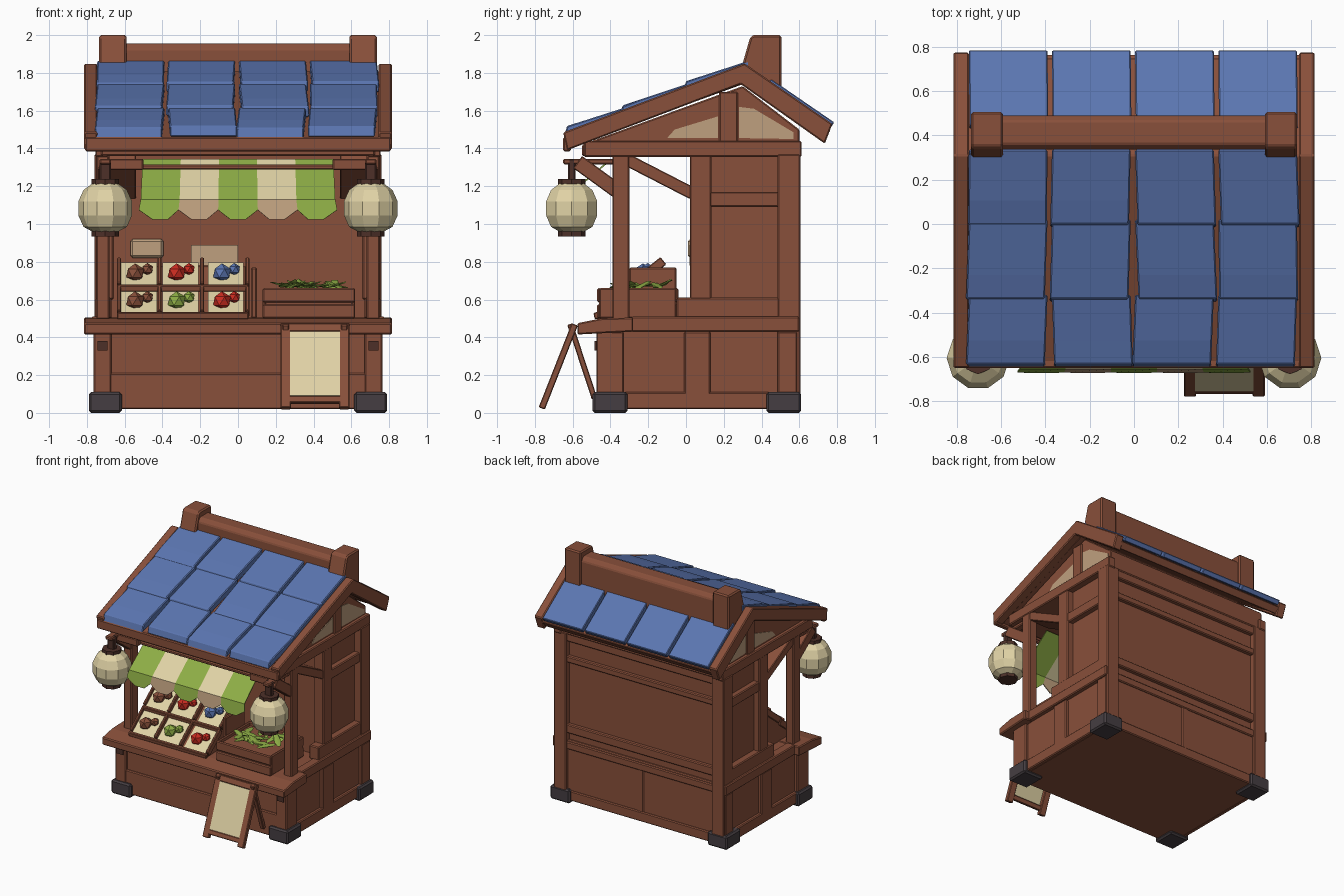
import bpy, bmesh, math, random
from mathutils import Vector, Matrix

random.seed(4)
if "Cube" in bpy.data.objects:
    bpy.data.objects.remove(bpy.data.objects["Cube"])


def material(name, r, g, b):
    m = bpy.data.materials.new(name)
    m.use_nodes = True
    m.diffuse_color = (r, g, b, 1)
    m.node_tree.nodes["Principled BSDF"].inputs["Base Color"].default_value = (r, g, b, 1)
    return m


WOOD = material("brown_wood", 0.25, 0.08, 0.043)
DARK = material("dark_wood", 0.075, 0.03, 0.022)
METAL = material("dark_stone", 0.06, 0.048, 0.054)
BLUE = material("blue_tile", 0.105, 0.18, 0.44)
CREAM = material("cream", 0.75, 0.65, 0.38)
TAN = material("tan_plaster", 0.52, 0.35, 0.21)
GREEN = material("leaf_green", 0.27, 0.42, 0.06)
RED = material("red_fruit", 0.6, 0.025, 0.015)


def finish(name, bm, mats, mirror=False, bevel=0.0):
    bmesh.ops.recalc_face_normals(bm, faces=bm.faces[:])
    me = bpy.data.meshes.new(name)
    bm.to_mesh(me)
    bm.free()
    ob = bpy.data.objects.new(name, me)
    bpy.context.collection.objects.link(ob)
    for m in mats if isinstance(mats, list) else [mats]:
        me.materials.append(m)
    if bevel:
        mod = ob.modifiers.new("Bevel", "BEVEL")
        mod.width, mod.segments = bevel, 1
    if mirror:
        ob.modifiers.new("Mirror", "MIRROR")
    return ob


def prism(name, pts, x0, x1, mat=WOOD, mirror=False, bevel=0.007, skew=0.0):
    """Extrude a (y, z) outline from x0 to x1."""
    bm = bmesh.new()
    y_back = max(p[0] for p in pts)
    ends = [[bm.verts.new((x + skew * (y_back - y), y, z)) for y, z in pts] for x in (x0, x1)]
    for ring in ends:
        bm.faces.new(ring)
    n = len(pts)
    for i in range(n):
        j = (i + 1) % n
        bm.faces.new((ends[0][i], ends[0][j], ends[1][j], ends[1][i]))
    return finish(name, bm, mat, mirror, bevel)


def box(name, x0, x1, y0, y1, z0, z1, mat=WOOD, mirror=False, bevel=0.007):
    return prism(name, [(y0, z0), (y1, z0), (y1, z1), (y0, z1)], x0, x1, mat, mirror, bevel)


def plank(name, p, q, t, x0, x1, mat=WOOD, mirror=False, bevel=0.005, skew=0.0):
    """Slanted board from p to q in (y, z); t is the thickness below that line."""
    p, q = Vector(p), Vector(q)
    d = (q - p).normalized()
    n = Vector((d.y, -d.x)) * t
    return prism(name, [p, q, q + n, p + n], x0, x1, mat, mirror, bevel, skew)


def lathe(name, profile, centre, sides, mat, mirror=False):
    bm = bmesh.new()
    rings = []
    for r, z in profile:
        rings.append([bm.verts.new((centre[0] + r * math.cos(math.tau * k / sides),
                                    centre[1] + r * math.sin(math.tau * k / sides), z))
                      for k in range(sides)])
    for a, b in zip(rings, rings[1:]):
        for k in range(sides):
            j = (k + 1) % sides
            bm.faces.new((a[k], a[j], b[j], b[k]))
    bm.faces.new(rings[0])
    bm.faces.new(rings[-1])
    return finish(name, bm, mat, mirror)


# Base, feet and counter
box("base", -0.74, 0.74, -0.455, 0.58, 0.02, 0.5)
for y0, y1 in ((-0.495, -0.31), (0.425, 0.61)):
    box("corner_foot", 0.615, 0.79, y0, y1, 0, 0.11, METAL, True, 0.012)
box("base_side_bottom_rail", 0.73, 0.765, -0.47, 0.59, 0.02, 0.11, WOOD, True)
for y0, y1 in ((-0.47, -0.33), (-0.01, 0.13), (0.485, 0.59)):
    box("base_side_stile", 0.73, 0.765, y0, y1, 0.05, 0.43, WOOD, True)
box("base_front_stile", 0.67, 0.765, -0.475, -0.44, 0.02, 0.43, WOOD, True)
box("base_front_rail", -0.68, 0.68, -0.47, -0.44, 0.02, 0.21)
box("front_peg", 0.69, 0.745, -0.485, -0.46, 0.33, 0.38, DARK, True, 0)
prism("counter_top", [(-0.575, 0.415), (-0.575, 0.475), (-0.45, 0.5), (-0.28, 0.505), (-0.28, 0.43)],
      -0.815, 0.815)
box("side_sill", 0.70, 0.775, -0.29, 0.6, 0.43, 0.51, WOOD, True)
box("side_low_rail", 0.67, 0.755, -0.05, 0.6, 0.5, 0.61, WOOD, True)

# Back room walls and framing
box("room_walls", -0.70, 0.70, 0.035, 0.56, 0.48, 1.38)
box("side_front_stile", 0.66, 0.75, 0.02, 0.135, 0.6, 1.37, WOOD, True)
box("rear_corner_post", 0.65, 0.76, 0.485, 0.605, 0.05, 1.37, WOOD, True)
box("side_mid_rail", 0.69, 0.745, 0.1, 0.5, 1.09, 1.17, WOOD, True)
for z0, z1 in ((0.02, 0.1), (0.43, 0.49), (0.56, 0.63), (1.13, 1.18), (1.3, 1.38)):
    box("back_rail", -0.67, 0.67, 0.54, 0.592, z0, z1)
box("back_stile", -0.03, 0.03, 0.55, 0.586, 0.05, 0.45)
box("wall_notice", -0.25, 0.0, 0.018, 0.04, 0.78, 0.89, TAN, bevel=0)
box("wall_basket", -0.57, -0.395, 0.01, 0.04, 0.82, 0.92, TAN, bevel=0.012)

# Front posts and braces
box("front_post", 0.68, 0.75, -0.39, -0.3, 0.49, 1.38, WOOD, True)
plank("front_brace", (-0.55, 1.36), (-0.33, 1.2), 0.08, 0.685, 0.745, WOOD, True)
plank("side_brace", (-0.3, 1.37), (0.05, 1.19), 0.065, 0.54, 0.745, WOOD, True)

# Attic and gables
prism("attic", [(-0.55, 1.36), (0.6, 1.36), (0.6, 1.5), (0.3, 1.73), (-0.55, 1.42)], -0.725, 0.725)
box("gable_beam", 0.69, 0.755, -0.54, 0.612, 1.355, 1.44, WOOD, True)
box("gable_king_post", 0.7, 0.738, 0.175, 0.275, 1.42, 1.7, WOOD, True)
prism("gable_plaster_front", [(-0.1, 1.455), (0.17, 1.455), (0.17, 1.57), (-0.06, 1.5)],
      0.722, 0.73, TAN, True, 0)
prism("gable_plaster_rear", [(0.28, 1.455), (0.57, 1.45), (0.57, 1.485), (0.36, 1.61), (0.28, 1.62)],
      0.722, 0.73, TAN, True, 0)

# Roof deck, rakes, eaves and ridge
prism("roof_deck", [(-0.63, 1.4), (-0.63, 1.455), (0.31, 1.81), (0.75, 1.51), (0.73, 1.455), (0.3, 1.74)],
      -0.76, 0.76)
prism("rake_board", [(-0.65, 1.485), (0.31, 1.85), (0.775, 1.53), (0.735, 1.425), (0.29, 1.74), (-0.63, 1.39)],
      0.745, 0.815, WOOD, True)
box("front_fascia", -0.81, 0.81, -0.65, -0.61, 1.385, 1.46)
plank("rear_fascia", (0.72, 1.53), (0.765, 1.495), 0.06, -0.76, 0.76)
prism("ridge_beam", [(0.335, 1.75), (0.335, 1.925), (0.36, 1.955), (0.465, 1.955), (0.49, 1.925), (0.49, 1.64)],
      -0.61, 0.61)
prism("ridge_cap", [(0.3, 1.78), (0.3, 1.85), (0.34, 1.99), (0.36, 2.0), (0.505, 2.0), (0.505, 1.66)],
      0.59, 0.735, WOOD, True, 0.01)

# Roof tiles: three front courses and one rear course of four
def slope(y):
    return 1.49 + 0.378 * (y + 0.65)


columns = [(-0.745 + 0.375 * i, -0.39 + 0.375 * i) for i in range(4)]
for x0, x1 in columns:
    for yf, yb in ((-0.645, -0.32), (-0.35, 0.02), (-0.015, 0.335)):
        lift = random.uniform(-0.006, 0.006)
        prism("front_tile", [(yf, slope(yf) - 0.035 + lift), (yf + 0.015, slope(yf) + 0.022 + lift),
                             (yf + 0.12, slope(yf) + 0.06), (yb, slope(yb) + 0.003), (yb, slope(yb) - 0.05)],
              x0, x1, BLUE, bevel=0.006, skew=random.uniform(-0.05, 0.05))
    plank("rear_tile", (0.45, 1.768), (0.785, 1.538), 0.04, x0, x1, BLUE, skew=0.01)

# Awning: striped cloth with pointed valance flaps
bm = bmesh.new()
for i in range(5):
    xa, xb = -0.515 + 0.206 * i, -0.515 + 0.206 * (i + 1)
    rows = [[bm.verts.new((x * flare, y, z)) for x in (xa, xb)]
            for flare, y, z in ((0.98, -0.40, 1.345), (1.0, -0.655, 1.13), (1.02, -0.67, 1.075))]
    mid = [bm.verts.new((xa * 0.7 + xb * 0.3, -0.672, 1.025)), bm.verts.new((xa * 0.3 + xb * 0.7, -0.672, 1.025))]
    top = bm.faces.new((rows[0][0], rows[0][1], rows[1][1], rows[1][0]))
    flap = bm.faces.new((rows[1][0], rows[1][1], rows[2][1], mid[1], mid[0], rows[2][0]))
    top.material_index = i % 2
    flap.material_index = 2 * (i % 2)
awning = finish("awning", bm, [GREEN, CREAM, TAN])
awning.modifiers.new("Thickness", "SOLIDIFY").thickness = 0.008
box("awning_rod", -0.55, 0.55, -0.53, -0.505, 1.288, 1.315)
box("awning_rod_end", 0.5, 0.69, -0.57, -0.52, 1.285, 1.345, WOOD, True)

# Hanging lanterns
LX, LY = 0.703, -0.605
lathe("lantern_body", [(0.06, 0.955), (0.115, 0.985), (0.142, 1.045), (0.142, 1.12), (0.115, 1.18), (0.06, 1.22)],
      (LX, LY), 10, CREAM, True)
for z0, z1 in ((0.935, 0.968), (1.205, 1.238)):
    lathe("lantern_cap", [(0.072, z0), (0.072, z1)], (LX, LY), 8, DARK, True)
box("lantern_hanger", LX - 0.03, LX + 0.03, LY - 0.02, LY + 0.02, 1.23, 1.345, DARK, True)
box("lantern_bracket", LX - 0.03, LX + 0.03, -0.65, -0.38, 1.315, 1.345, WOOD, True)

# Stepped produce stand with cream trays
prism("produce_stand", [(-0.47, 0.49), (-0.47, 0.51), (-0.31, 0.635), (-0.3, 0.65), (-0.14, 0.775),
                        (-0.12, 0.775), (-0.04, 0.6), (-0.04, 0.49)], -0.63, 0.045)
courses = (((-0.475, 0.515), (-0.31, 0.645)), ((-0.305, 0.66), (-0.135, 0.795)))
fruit_mats = ((WOOD, GREEN, RED), (WOOD, RED, BLUE))
for (p, q), mats in zip(courses, fruit_mats):
    plank("tray_lip", (p[0] - 0.015, p[1] + 0.015), (p[0] + 0.01, p[1] + 0.02), 0.035, -0.64, 0.055)
    for x in (-0.64, -0.425, -0.2, 0.04):
        plank("tray_divider", (p[0], p[1] + 0.03), (q[0], q[1] + 0.03), 0.05, x, x + 0.02)
    for x, mat in zip((-0.525, -0.305, -0.065), mats):
        plank("tray_lining", p, q, 0.009, x - 0.095, x + 0.095, CREAM, bevel=0)
        bm = bmesh.new()
        for dx, t, r in ((-0.02, 0.5, 0.052), (0.045, 0.65, 0.034)):
            y, z = Vector(p).lerp(Vector(q), t)
            bmesh.ops.create_icosphere(bm, subdivisions=1, radius=r,
                                       matrix=Matrix.Translation((x + dx, y - 0.008, z + 0.012)))
        finish("fruit", bm, mat)

# Crate of leafy greens
for y0, y1 in ((-0.47, -0.45), (-0.06, -0.04)):
    for z0, z1 in ((0.5, 0.575), (0.585, 0.66)):
        box("crate_slat", 0.13, 0.62, y0, y1, z0, z1)
box("crate_left_end", 0.6, 0.62, -0.46, -0.05, 0.5, 0.66)
box("crate_right_end", 0.13, 0.15, -0.46, -0.05, 0.5, 0.66)
box("crate_fill", 0.14, 0.61, -0.455, -0.05, 0.5, 0.63, bevel=0)
box("crate_side_post", 0.07, 0.1, -0.3, -0.05, 0.5, 0.77)
bm = bmesh.new()
for i in range(22):
    spin = (Matrix.Translation((random.uniform(0.23, 0.54), random.uniform(-0.38, -0.12), 0.675))
            @ Matrix.Rotation(random.uniform(0, math.tau), 4, "Z")
            @ Matrix.Rotation(random.uniform(-0.5, 0.5), 4, "Y")
            @ Matrix.Diagonal((0.16, 0.06, 0.012, 1)))
    bmesh.ops.create_icosphere(bm, subdivisions=1, radius=0.5, matrix=spin)
finish("leafy_greens", bm, GREEN)

# Folding sign in front of the counter
top, foot = Vector((-0.605, 0.475)), Vector((-0.78, 0.03))
for x0 in (0.225, 0.535):
    plank("sign_stile", foot, top, 0.035, x0, x0 + 0.055)
    plank("sign_rear_leg", (-0.6, 0.475), (-0.47, 0.08), 0.03, x0 + 0.01, x0 + 0.045)
for a, b in ((0.06, 0.14), (0.9, 1.0)):
    plank("sign_rail", foot.lerp(top, a), foot.lerp(top, b), 0.03, 0.27, 0.545)
plank("sign_panel", foot.lerp(top, 0.14), foot.lerp(top, 0.9), 0.009, 0.275, 0.54, CREAM, bevel=0)
